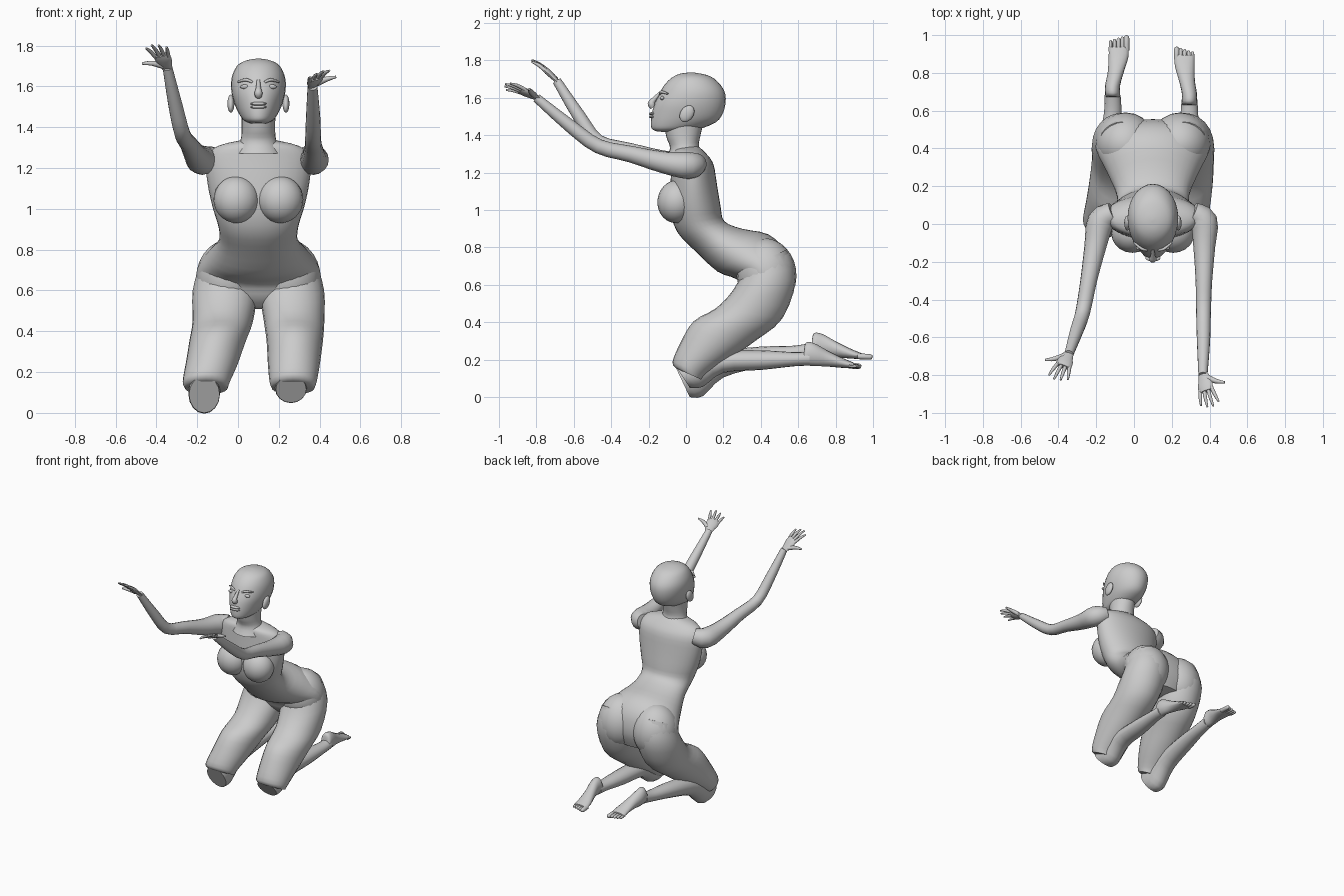
import bpy, bmesh, math
from mathutils import Vector, Matrix

CX = 0.1  # body centre line


def spline(rows, steps):
    """Catmull-Rom interpolation of rows of numbers."""
    out = []
    for i in range(len(rows) - 1):
        a, b, c, d = (rows[max(0, i - 1)], rows[i], rows[i + 1], rows[min(len(rows) - 1, i + 2)])
        for k in range(steps):
            t = k / steps
            out.append([0.5 * (2 * q + (r - p) * t + (2 * p - 5 * q + 4 * r - s) * t * t
                               + (3 * q - p - 3 * r + s) * t ** 3) for p, q, r, s in zip(a, b, c, d)])
    return out + [list(rows[-1])]


def skin(name, rings, n):
    """Skin a list of (centre, axis, axis) ellipses into a closed body."""
    bm = bmesh.new()
    loops = []
    for c, u, v in rings:
        loops.append([bm.verts.new(c + u * math.cos(2 * math.pi * i / n) + v * math.sin(2 * math.pi * i / n))
                      for i in range(n)])
    for p, q in zip(loops, loops[1:]):
        for i in range(n):
            j = (i + 1) % n
            bm.faces.new((p[i], p[j], q[j], q[i]))
    bm.faces.new(loops[0])
    bm.faces.new(loops[-1])
    bmesh.ops.recalc_face_normals(bm, faces=bm.faces)
    return finish(name, bm)


def finish(name, bm):
    me = bpy.data.meshes.new(name)
    bm.to_mesh(me)
    bm.free()
    ob = bpy.data.objects.new(name, me)
    bpy.context.collection.objects.link(ob)
    return ob


def loft(name, rows, steps=3, n=24):
    """Rows: centre x, front y z, back y z, half width."""
    rings = []
    for x, yf, zf, yb, zb, w in spline(rows, steps):
        f, b = Vector((x, yf, zf)), Vector((x, yb, zb))
        rings.append(((f + b) / 2, Vector((w, 0, 0)), (b - f) / 2))
    return skin(name, rings, n)


def tube(name, rows, side=(1, 0, 0), flat=1.0, steps=3, n=12):
    """Rows: x, y, z, radius; flat squashes across the side axis."""
    rows = spline(rows, steps)
    pts = [Vector(r[:3]) for r in rows]
    rings = []
    for i, p in enumerate(pts):
        t = (pts[min(i + 1, len(pts) - 1)] - pts[max(i - 1, 0)]).normalized()
        u = Vector(side)
        u = (u - t * u.dot(t)).normalized()
        rings.append((p, u * rows[i][3], t.cross(u) * rows[i][3] * flat))
    return skin(name, rings, n)


def ball(name, loc, size, tilt=0):
    bm = bmesh.new()
    m = Matrix.Translation(loc) @ Matrix.Rotation(tilt, 4, 'X') @ Matrix.Diagonal((*size, 1))
    bmesh.ops.create_uvsphere(bm, u_segments=20, v_segments=14, radius=1, matrix=m)
    return finish(name, bm)


# Torso and pelvis
loft("torso", [
    (CX, -.06, 1.33, .06, 1.345, .07), (CX, -.07, 1.305, .10, 1.31, .20),
    (CX, -.075, 1.24, .145, 1.25, .255), (CX, -.085, 1.12, .165, 1.14, .25),
    (CX, -.085, 1.0, .185, 1.02, .225), (CX, -.045, .88, .205, .94, .195),
    (CX, .05, .78, .30, .90, .195), (CX, .17, .67, .44, .87, .25),
    (CX, .27, .63, .53, .78, .30), (CX, .31, .56, .555, .64, .29),
    (CX, .36, .51, .52, .53, .16)], n=32)
loft("neck", [(CX, -.11, 1.27, .11, 1.27, .12), (CX, -.085, 1.33, .07, 1.34, .088),
              (CX, -.105, 1.39, .08, 1.41, .082), (CX, -.12, 1.47, .10, 1.49, .085)])

# Head
loft("head", [
    (CX, -.155, 1.42, -.07, 1.415, .035), (CX, -.183, 1.435, .05, 1.43, .07),
    (CX, -.188, 1.47, .12, 1.45, .092), (CX, -.182, 1.52, .178, 1.485, .113),
    (CX, -.168, 1.57, .208, 1.55, .13), (CX, -.143, 1.62, .21, 1.62, .134),
    (CX, -.118, 1.665, .18, 1.675, .122), (CX, -.08, 1.705, .13, 1.715, .095),
    (CX, -.035, 1.728, .06, 1.733, .045), (CX, .01, 1.735, .02, 1.736, .004)], n=28)
tube("nose", [(CX, -.135, 1.63, .008), (CX, -.172, 1.59, .013), (CX, -.185, 1.568, .02),
              (CX, -.175, 1.55, .016)])
for dz in (.007, -.009):
    ball("lip", (CX, -.18, 1.508 + dz), (.04, .018, .009))
for s in (-1, 1):
    ball("eye", (CX + s * .064, -.127, 1.598), (.026, .012, .011))
    tube("eyebrow", [(CX + s * .03, -.139, 1.62, .006), (CX + s * .06, -.131, 1.632, .008),
                     (CX + s * .1, -.098, 1.622, .005)], side=(0, 0, 1))
    ball("ear", (CX + s * .135, .005, 1.515), (.017, .035, .048), -.6)
    # Chest and seat
    ball("breast", (CX + s * .108, -.05, 1.045), (.112, .103, .115), -.12)
    ball("buttock", (CX + s * .145, .43, .66), (.16, .16, .19), .15)

# Legs: side, knee x shift, calf drop at knee, foot offset y and z, ankle x, foot x
for s, knee, drop, dy, dz, ankle, foot in (
        (1, .27, 0, 0, 0, .293, .268), (-1, -.155, -.05, .06, .05, -.113, -.082)):
    hip = CX + s * .165
    mid = .278 if s > 0 else -.1
    loft("thigh", [
        (hip, .31, .68, .54, .79, .12), (hip, .25, .57, .588, .63, .157),
        (hip + s * .01, .16, .475, .515, .42, .148), (mid, .04, .405, .37, .30, .138),
        (mid * .5 + knee * .5, -.03, .29, .23, .20, .128), (knee, -.072, .19, .12, .12, .116),
        (knee, -.055, .155, .09, .09, .105)])
    loft("calf", [
        (knee - .01, .02, .05 + drop, -.065, .18, .075), (knee - .01, .09, .055 + drop, -.03, .2, .078),
        (knee, .2, .13 + drop * .5, .17, .245, .07),
        (knee * .5 + ankle * .5, .4, .145 + dz * .3, .4, .25 + dz * .4, .062),
        (ankle, .58, .165 + dz * .6, .58, .24 + dz * .7, .047),
        (ankle, .66 + dy * .4, .168 + dz, .66 + dy * .4, .245 + dz, .042)], n=16)
    fx = ankle * .5 + foot * .5
    rows = [(ankle, .62, .17, .63, .235, .036), (ankle, .655, .168, .64, .29, .04),
            (ankle, .70, .166, .685, .288, .04), (fx, .76, .163, .755, .25, .042),
            (foot, .84, .156, .84, .208, .052), (foot, .895, .153, .895, .185, .052)]
    loft("foot", [(x, a + dy * .7, b + dz, c + dy * .7, d + dz, w) for x, a, b, c, d, w in rows], n=16)
    for i in range(5):
        x = foot + s * (i - 2) * .021
        r = (.015, .011, .011, .01, .009)[i]
        tip = .937 + dy - .006 * i
        tube("toe", [(x, .87 + dy * .8, .168 + dz, r), (x, tip - .012, .165 + dz, r),
                     (x, tip, .163 + dz, r * .4)], n=8, steps=2)

# Arms
arms = {
    1: [(.31, .06, 1.25, .055), (.37, .015, 1.238, .072), (.372, -.12, 1.255, .058), (.37, -.3, 1.30, .044),
        (.368, -.47, 1.342, .039), (.368, -.62, 1.45, .035), (.365, -.8, 1.60, .024)],
    -1: [(-.11, .06, 1.25, .055), (-.175, .015, 1.238, .072), (-.205, -.12, 1.26, .058),
         (-.24, -.3, 1.315, .044), (-.272, -.47, 1.365, .039), (-.305, -.57, 1.5, .035),
         (-.345, -.69, 1.69, .024)]}


def hand(wrist, aim, side, out):
    """Palm, four fingers and a thumb on the given frame."""
    w, a = Vector(wrist), Vector(aim).normalized()
    b = Vector(side)
    b = (b - a * b.dot(a)).normalized()
    up = a.cross(b) * out

    def at(l, across, lift, r):
        return (*(w + a * l + b * across + up * lift), r)
    tube("palm", [at(-.015, 0, 0, .023), at(.03, .004, 0, .036), at(.07, 0, 0, .043), at(.097, 0, 0, .037)],
         b, .38)
    for i, length in enumerate((.082, .098, .09, .07)):
        k = 1.5 - i
        tube("finger", [at(.08, k * .021, 0, .0105), at(.09 + length * .5, k * .028, .004, .0095),
                        at(.09 + length, k * .034, .016, .005)], b, n=8)
    tube("thumb", [at(.02, .02, .0, .015), at(.055, .06, .008, .013), at(.075, .105, .02, .006)], b, n=8)


for s, path in arms.items():
    tube("arm", path, n=16)
hand((.365, -.8, 1.60), (.035, -.17, .085), (.85, 0, .4), -1)
hand((-.345, -.69, 1.69), (-.06, -.125, .125), (-.85, .05, .1), 1)

# Smooth skin
bpy.ops.object.select_all(action='SELECT')
bpy.context.view_layer.objects.active = bpy.context.selected_objects[0]
bpy.ops.object.shade_smooth_by_angle(angle=math.radians(50))
